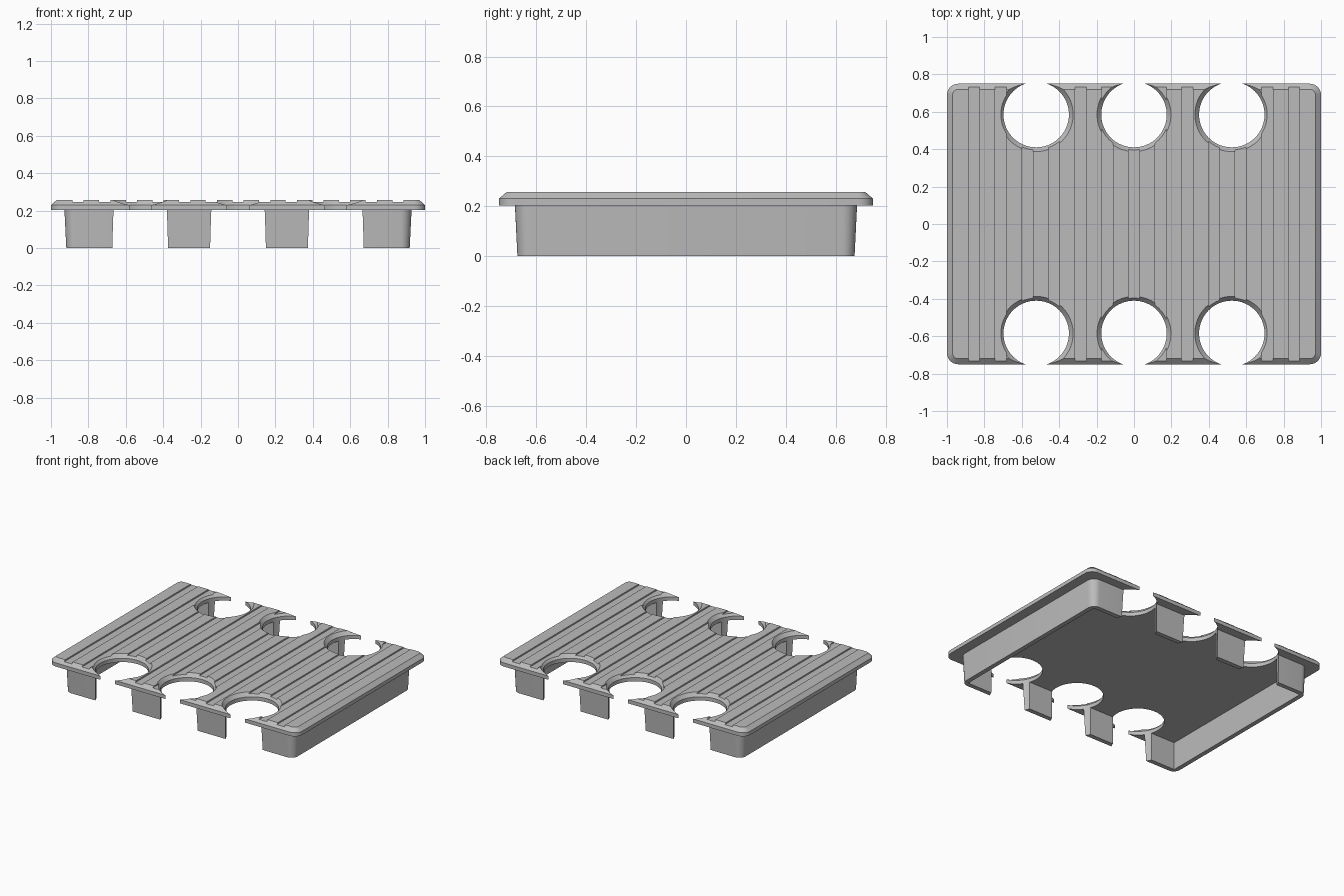
import bpy, bmesh
from math import sin, cos, pi

old = bpy.data.objects.get("Cube")
if old:
    bpy.data.objects.remove(old, do_unlink=True)

grey = bpy.data.materials.new("plain grey")
grey.use_nodes = True
colour = (0.5, 0.5, 0.5, 1)
grey.diffuse_color = colour
grey.node_tree.nodes["Principled BSDF"].inputs["Base Color"].default_value = colour


def outline(half_x, half_y, radius, z, steps=8):
    """Rounded rectangle, anticlockwise."""
    points = []
    for corner, (sx, sy) in enumerate([(1, 1), (-1, 1), (-1, -1), (1, -1)]):
        for i in range(steps + 1):
            a = (corner + i / steps) * pi / 2
            points.append((sx * (half_x - radius) + radius * cos(a),
                           sy * (half_y - radius) + radius * sin(a), z))
    return points


def circle(x, y, radius, z, sides=64):
    return [(x + radius * cos(2 * pi * i / sides),
             y + radius * sin(2 * pi * i / sides), z) for i in range(sides)]


def loft(bm, rings):
    """Closed solid through rings of equal length, bottom to top."""
    loops = [[bm.verts.new(p) for p in ring] for ring in rings]
    n = len(loops[0])
    for low, high in zip(loops, loops[1:]):
        for i in range(n):
            j = (i + 1) % n
            bm.faces.new((low[i], low[j], high[j], high[i]))
    bm.faces.new(loops[0][::-1])
    bm.faces.new(loops[-1])


def box(bm, x0, x1, y0, y1, z0, z1):
    loft(bm, [[(x0, y0, z), (x1, y0, z), (x1, y1, z), (x0, y1, z)] for z in (z0, z1)])


def make_object(name, bm):
    mesh = bpy.data.meshes.new(name)
    bm.to_mesh(mesh)
    bm.free()
    mesh.materials.append(grey)
    obj = bpy.data.objects.new(name, mesh)
    bpy.context.collection.objects.link(obj)
    return obj


# Tray: drafted skirt, overhanging rim and chamfered top edge
bm = bmesh.new()
loft(bm, [outline(0.918, 0.676, 0.05, 0),
          outline(0.928, 0.686, 0.06, 0.203),
          outline(1, 0.75, 0.06, 0.203),
          outline(1, 0.75, 0.06, 0.23),
          outline(0.97, 0.72, 0.03, 0.256)])
tray = make_object("slatted_tray", bm)

# Hollow underside
hollow = bmesh.new()
box(hollow, -0.885, 0.885, -0.643, 0.643, -0.1, 0.203)

# Evenly spaced grooves along the top
grooves = bmesh.new()
for i in range(-6, 7):
    x = i * 0.1425
    box(grooves, x - 0.03, x + 0.03, -0.9, 0.9, 0.246, 0.3)

# Round bays open to the front and back edges, with chamfered lips
bays = bmesh.new()
for y in (-0.585, 0.585):
    for x in (-0.523, 0, 0.523):
        loft(bays, [circle(x, y, 0.175, -0.1), circle(x, y, 0.175, 0.23),
                    circle(x, y, 0.203, 0.262), circle(x, y, 0.203, 0.4)])

cutters = [make_object(name, b) for name, b in
           (("underside_cutter", hollow), ("groove_cutter", grooves), ("bay_cutter", bays))]
for cutter in cutters:
    cutter.hide_render = True
    cut = tray.modifiers.new(cutter.name, 'BOOLEAN')
    cut.operation = 'DIFFERENCE'
    cut.solver = 'EXACT'
    cut.object = cutter

# Bake the cuts and discard the cutters
bpy.context.view_layer.update()
result = bpy.data.meshes.new_from_object(
    tray.evaluated_get(bpy.context.evaluated_depsgraph_get()))
tray.modifiers.clear()
tray.data = result
for cutter in cutters:
    bpy.data.objects.remove(cutter, do_unlink=True)

# Smooth the rounded walls and keep hard edges crisp
bpy.ops.object.select_all(action='DESELECT')
tray.select_set(True)
bpy.context.view_layer.objects.active = tray
bpy.ops.object.shade_smooth_by_angle(angle=pi / 6)
